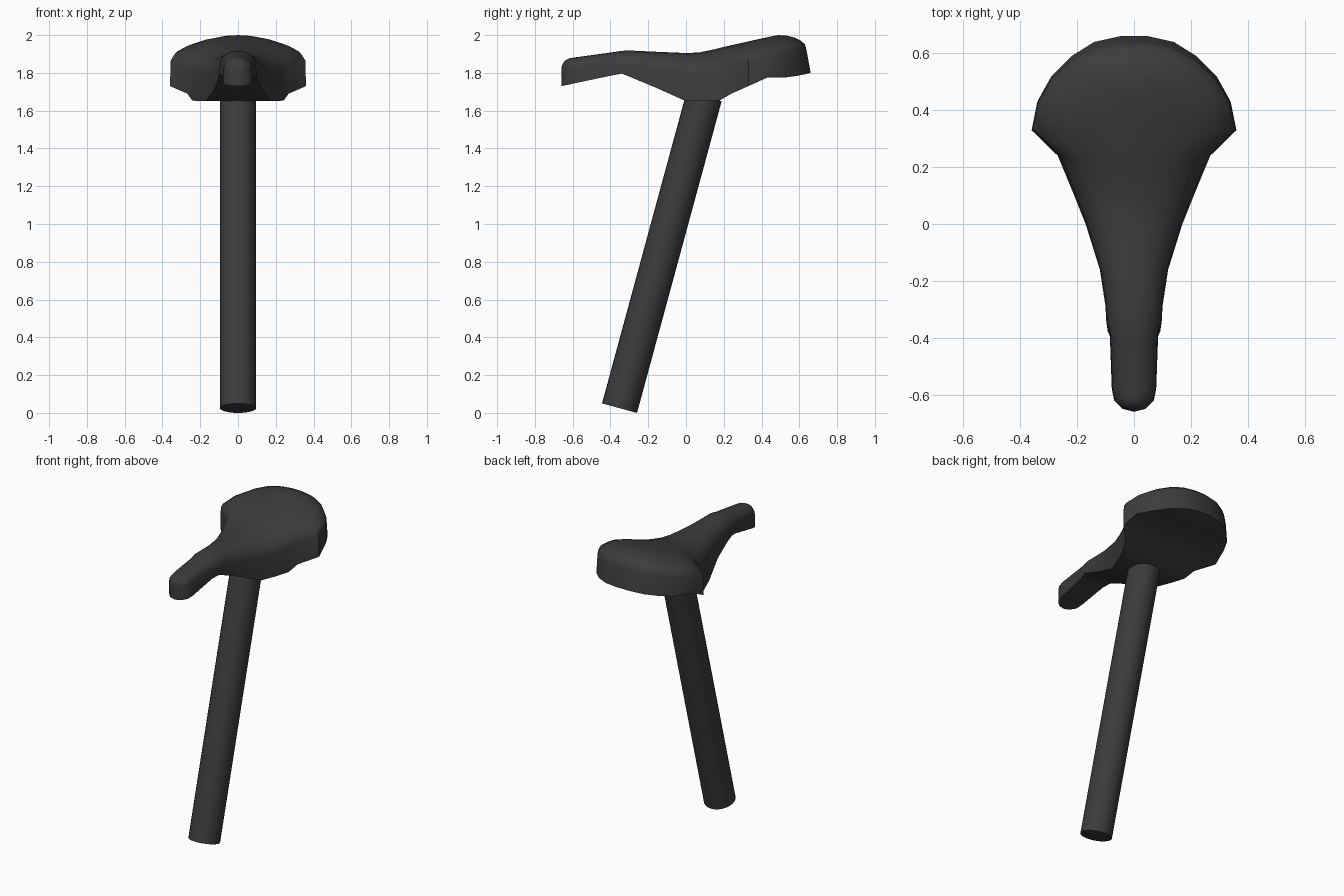
import bpy, bmesh
from math import sin, cos, pi, radians
from mathutils import Vector

if "Cube" in bpy.data.objects:
    bpy.data.objects.remove(bpy.data.objects["Cube"])

mat = bpy.data.materials.new("black")
mat.diffuse_color = (0.045, 0.045, 0.045, 1)
mat.use_nodes = True
mat.node_tree.nodes["Principled BSDF"].inputs["Base Color"].default_value = mat.diffuse_color


def finish(obj, angle):
    obj.data.materials.append(mat)
    bpy.ops.object.select_all(action='DESELECT')
    bpy.context.view_layer.objects.active = obj
    obj.select_set(True)
    bpy.ops.object.shade_smooth_by_angle(angle=radians(angle))


# Saddle stations: rim x, rim y, rim bottom z, skirt top z, spine y, spine z
stations = [
    (0.00, -0.66, 1.73, 1.82, -0.60, 1.88),
    (0.04, -0.65, 1.732, 1.82, -0.60, 1.88),
    (0.07, -0.62, 1.738, 1.825, -0.60, 1.88),
    (0.078, -0.58, 1.747, 1.83, -0.58, 1.883),
    (0.085, -0.39, 1.787, 1.845, -0.39, 1.909),
    (0.098, -0.34, 1.796, 1.845, -0.34, 1.917),
    (0.10, -0.29, 1.776, 1.84, -0.29, 1.918),
    (0.12, -0.16, 1.722, 1.82, -0.16, 1.912),
    (0.17, 0.00, 1.65, 1.80, 0.00, 1.905),
    (0.21, 0.10, 1.65, 1.80, 0.07, 1.908),
    (0.243, 0.18, 1.655, 1.81, 0.15, 1.925),
    (0.268, 0.24, 1.69, 1.83, 0.22, 1.942),
    (0.36, 0.33, 1.73, 1.865, 0.30, 1.96),
    (0.34, 0.43, 1.775, 1.885, 0.39, 1.98),
    (0.29, 0.52, 1.775, 1.90, 0.46, 1.995),
    (0.22, 0.59, 1.785, 1.915, 0.49, 2.0),
    (0.14, 0.64, 1.795, 1.925, 0.49, 2.0),
    (0.05, 0.66, 1.80, 1.93, 0.49, 2.0),
    (0.00, 0.66, 1.80, 1.93, 0.49, 2.0),
]
STEPS = 5


def section(x, y, zb, zt, ys, zs):
    """Half cross-section from the rim up over the skirt to the spine."""
    pts = [(x, y, zb)]
    for i in range(STEPS + 1):
        a = i / STEPS * pi / 2
        k = cos(a) * (0.97 if y < 0.3 else 0.99)
        yk = cos(a) * (0.86 if y > 0.5 else 1.0)
        pts.append((x * k, ys + (y - ys) * yk, zt + (zs - zt) * sin(a)))
    return pts


# Saddle: loft both halves, close the underside between the rims
bm = bmesh.new()
rows = []
for s in stations:
    half = section(*s)
    ring = half + [(-p[0], p[1], p[2]) for p in reversed(half[:-1])]
    rows.append([bm.verts.new(p) for p in ring])
for a, b in zip(rows, rows[1:]):
    n = len(a)
    for i in range(n):
        j = (i + 1) % n
        bm.faces.new((a[i], a[j], b[j], b[i]))
bmesh.ops.remove_doubles(bm, verts=bm.verts, dist=0.0005)
bmesh.ops.recalc_face_normals(bm, faces=bm.faces)
mesh = bpy.data.meshes.new("saddle")
bm.to_mesh(mesh)
bm.free()
saddle = bpy.data.objects.new("saddle", mesh)
bpy.context.collection.objects.link(saddle)
finish(saddle, 45)

# Tilted seat post
base = Vector((0, -0.352, 0.025))
top = base + Vector((0, 0.262, 0.965)).normalized() * 1.71
bpy.ops.mesh.primitive_cylinder_add(vertices=24, radius=0.096, depth=1.71,
                                    location=(base + top) / 2,
                                    rotation=(top - base).to_track_quat('Z', 'Y').to_euler())
post = bpy.context.object
post.name = "seat_post"
finish(post, 40)
